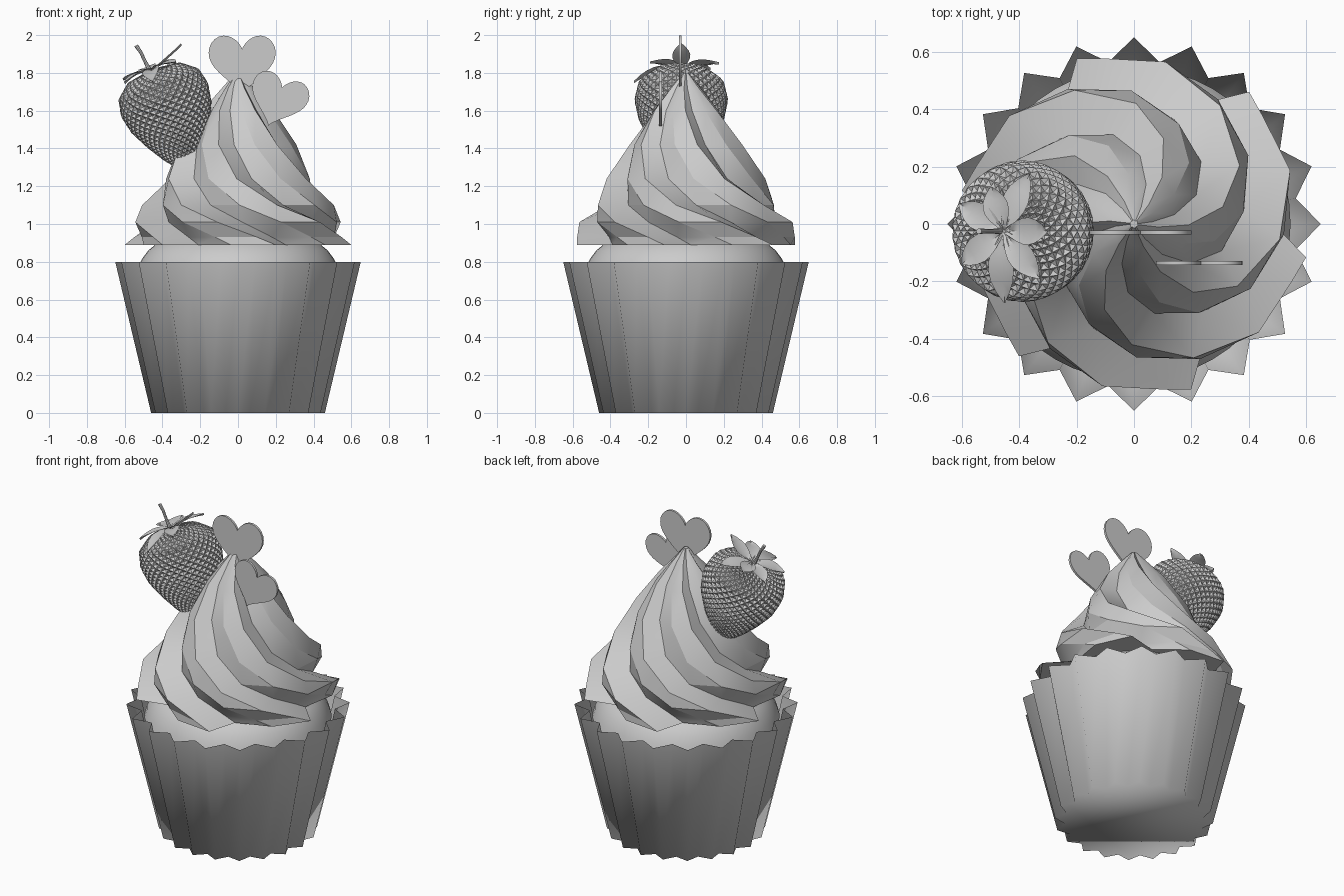
import bpy, bmesh, math
from math import sin, cos, pi, radians
from mathutils import Matrix, Vector

if "Cube" in bpy.data.objects:
    bpy.data.objects.remove(bpy.data.objects["Cube"])


def finish(name, bm, matrix=None, smooth=None):
    bmesh.ops.recalc_face_normals(bm, faces=bm.faces[:])
    if matrix is not None:
        bm.transform(matrix)
    me = bpy.data.meshes.new(name)
    bm.to_mesh(me)
    bm.free()
    ob = bpy.data.objects.new(name, me)
    bpy.context.collection.objects.link(ob)
    if smooth:
        bpy.ops.object.select_all(action='DESELECT')
        ob.select_set(True)
        bpy.context.view_layer.objects.active = ob
        bpy.ops.object.shade_smooth_by_angle(angle=radians(smooth))
    return ob


def loft(bm, rings, cap_start=False, cap_end=False):
    """Skin closed rings of points."""
    vs = [[bm.verts.new(p) for p in ring] for ring in rings]
    n = len(vs[0])
    for a, b in zip(vs, vs[1:]):
        for j in range(n):
            k = (j + 1) % n
            bm.faces.new((a[j], a[k], b[k], b[j]))
    if cap_start:
        bm.faces.new(vs[0][::-1])
    if cap_end:
        bm.faces.new(vs[-1])


def circle(r, z, n):
    return [(r * cos(2 * pi * j / n), r * sin(2 * pi * j / n), z) for j in range(n)]


# pleated paper wrapper, 20 pleats
def pleats(outer, inner, z):
    return [((inner if j % 2 else outer) * cos(j * pi / 20),
             (inner if j % 2 else outer) * sin(j * pi / 20), z) for j in range(40)]

bm = bmesh.new()
loft(bm, [pleats(0.46, 0.405, 0), pleats(0.65, 0.57, 0.8)], cap_start=True)
finish("wrapper", bm, smooth=88)

# cake dome
bm = bmesh.new()
loft(bm, [circle(r, z, 48) for r, z in
          ((0.545, 0.72), (0.53, 0.77), (0.505, 0.82), (0.475, 0.86),
           (0.42, 0.905), (0.32, 0.95), (0.16, 0.98))], cap_end=True)
finish("cake", bm, smooth=40)

# twisted frosting: six saw-toothed ridges (z, ridge radius, twist)
levels = ((0.89, 0.61, 0), (0.93, 0.585, 9), (1.01, 0.575, 30), (1.10, 0.51, 55),
          (1.24, 0.42, 80), (1.42, 0.315, 98), (1.60, 0.19, 110),
          (1.72, 0.085, 116), (1.80, 0.015, 120))
tooth = ((0, 1.0), (14, 0.76), (37, 0.91))   # ridge, channel, broad face
bm = bmesh.new()
rings = []
for z, r, twist in levels:
    ring = []
    for i in range(6):
        for off, k in tooth:
            a = radians(49 + 60 * i + off - twist)
            ring.append((r * k * cos(a), r * k * sin(a), z))
    rings.append(ring)
loft(bm, rings, cap_start=True, cap_end=True)
finish("frosting", bm, smooth=30)

# strawberry body: diamond net with pushed-in pits
berry_frame = Matrix.Translation((-0.242, -0.025, 1.285)) @ Matrix.Rotation(radians(-21.5), 4, 'Y')
profile = [Vector(p) for p in ((0.008, 0), (0.06, 0.025), (0.12, 0.1), (0.18, 0.2),
           (0.228, 0.3), (0.248, 0.4), (0.228, 0.49), (0.15, 0.555), (0.02, 0.575))]
lengths = [(b - a).length for a, b in zip(profile, profile[1:])]


def on_profile(t):
    d = t * sum(lengths)
    for a, b, l in zip(profile, profile[1:], lengths):
        if d <= l:
            return a.lerp(b, d / l)
        d -= l
    return profile[-1]

rows, cols = 38, 30
bm = bmesh.new()
net = []
for i in range(rows + 1):
    r, h = on_profile(i / rows)
    net.append([bm.verts.new((r * cos(a), r * sin(a), h)) for a in
                [2 * pi * (j + 0.5 * (i % 2)) / cols for j in range(cols)]])
for i in range(1, rows):
    for j in range(cols):
        k = (j + 1) % cols
        m = k if i % 2 else j
        bm.faces.new((net[i - 1][m], net[i][k], net[i + 1][m], net[i][j]))
bm.normal_update()
bmesh.ops.poke(bm, faces=bm.faces[:], offset=-0.014)
bmesh.ops.holes_fill(bm, edges=bm.edges[:], sides=0)
finish("strawberry", bm, berry_frame)

# strawberry leaves (direction, length, lift of the tip)
bm = bmesh.new()
for deg, length, lift in ((0, 0.19, 0.07), (65, 0.22, 0.0), (105, 0.16, 0.02),
                          (150, 0.19, 0.01), (215, 0.2, -0.01), (265, 0.25, -0.06),
                          (308, 0.21, -0.01)):
    turn = Matrix.Rotation(radians(deg), 4, 'Z')
    strips = []
    for i in range(8):
        s = i / 7
        w = 0.002 if i == 7 else 0.006 + 0.042 * sin(pi * s ** 1.1)
        z = 0.577 + 0.015 * sin(pi * s) + lift * s * s
        strips.append([bm.verts.new(turn @ Vector((length * s, y * w, z - (0.012 if y == 0 else 0))))
                       for y in (-1, 0, 1)])
    for a, b in zip(strips, strips[1:]):
        for j in range(2):
            bm.faces.new((a[j], b[j], b[j + 1], a[j + 1]))
finish("strawberry_leaves", bm, berry_frame, smooth=40)

# curved stem
bm = bmesh.new()
path = ((-0.46, 1.80), (-0.492, 1.86), (-0.515, 1.91), (-0.54, 1.945))
loft(bm, [[(x + r * cos(a), -0.025 + r * sin(a), z + 0.5 * r * cos(a))
           for a in [2 * pi * j / 8 for j in range(8)]]
          for (x, z), r in zip(path, (0.012, 0.008, 0.008, 0.01))],
     cap_start=True, cap_end=True)
finish("strawberry_stem", bm, smooth=40)


# flat heart decorations
def heart(name, tip, width, tilt, thick=0.014):
    s = width / 32
    pts = []
    for j in range(48):
        t = 2 * pi * j / 48
        x = math.copysign(16 * abs(sin(t)) ** 2.5, sin(t))
        pts.append((x * s,
                    (13 * cos(t) - 4.6 * cos(2 * t) - 2 * cos(3 * t) - cos(4 * t) + 16.6) * s))
    b = bmesh.new()
    loft(b, [[(x, y, z) for x, z in pts] for y in (-thick / 2, thick / 2)],
         cap_start=True, cap_end=True)
    finish(name, b, Matrix.Translation(tip) @ Matrix.Rotation(radians(tilt), 4, 'Y'), smooth=30)

heart("heart_large", (0.022, -0.03, 1.682), 0.355, 0)
heart("heart_small", (0.16, -0.135, 1.52), 0.31, 20)
